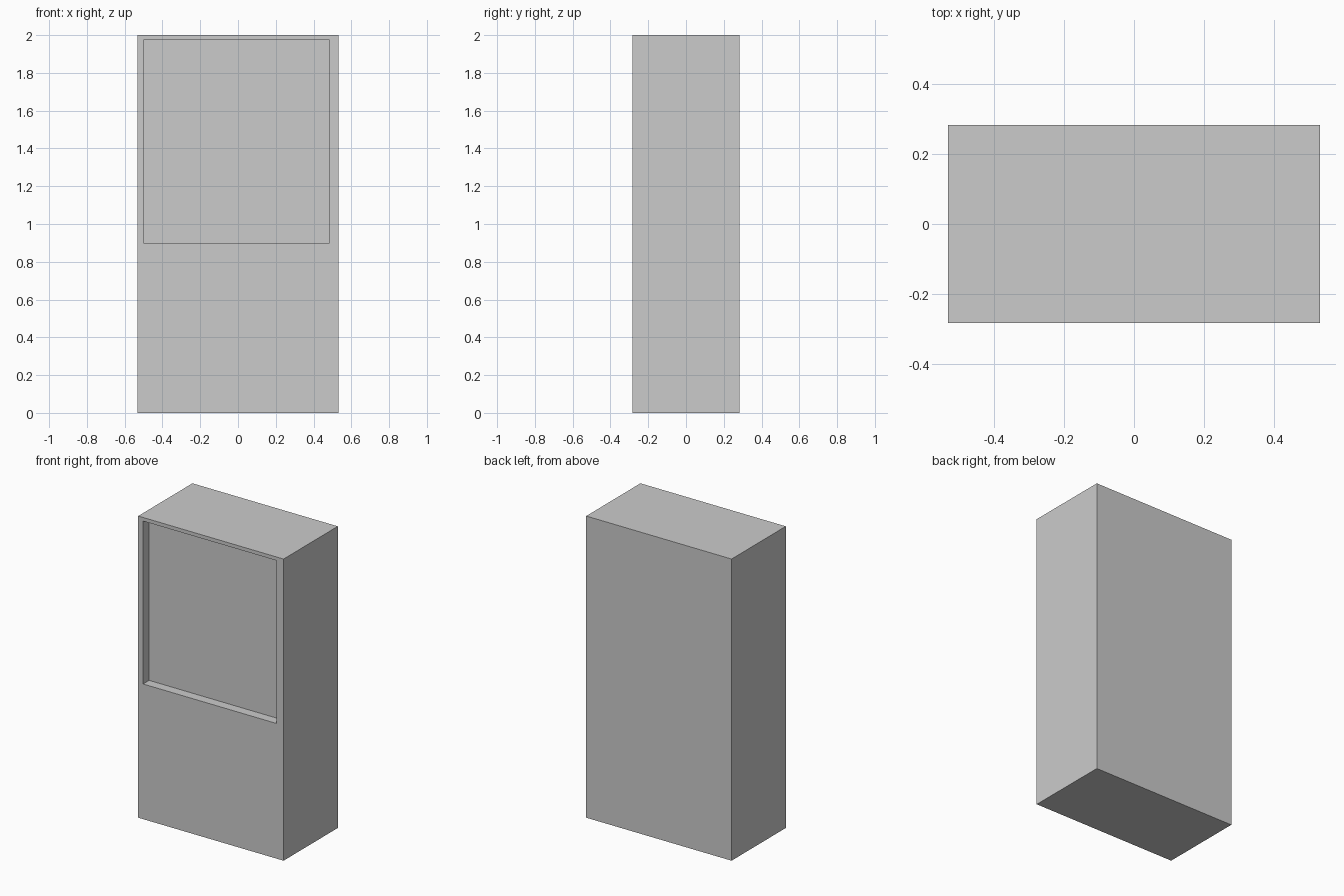
import bpy
import bmesh
from mathutils import Vector

cube = bpy.data.objects.get("Cube")
if cube:
    bpy.data.objects.remove(cube, do_unlink=True)

WIDTH, DEPTH, HEIGHT = 1.066, 0.568, 2.0
RECESS_X = (-0.497, 0.482)
RECESS_Z = (0.896, 1.976)
RECESS_DEPTH = 0.063

# Plain grey finish
grey = bpy.data.materials.new("light_grey")
grey.use_nodes = True
colour = (0.6, 0.6, 0.6, 1.0)
grey.diffuse_color = colour
grey.node_tree.nodes["Principled BSDF"].inputs["Base Color"].default_value = colour

# Solid cabinet block
bm = bmesh.new()
bmesh.ops.create_cube(bm, size=1)
bmesh.ops.scale(bm, vec=(WIDTH, DEPTH, HEIGHT), verts=bm.verts)
bmesh.ops.translate(bm, vec=(0, 0, HEIGHT / 2), verts=bm.verts)

# Inset the front face, fit it to the opening, then sink it
bm.normal_update()
front = min(bm.faces, key=lambda f: f.normal.y)
bmesh.ops.inset_region(bm, faces=[front], thickness=0.02)
for v in front.verts:
    v.co.x = RECESS_X[v.co.x > 0]
    v.co.z = RECESS_Z[v.co.z > HEIGHT / 2]
panel = bmesh.ops.extrude_discrete_faces(bm, faces=[front])["faces"][0]
bmesh.ops.translate(bm, vec=Vector((0, RECESS_DEPTH, 0)), verts=panel.verts)
bmesh.ops.recalc_face_normals(bm, faces=bm.faces)

mesh = bpy.data.meshes.new("cabinet_body")
bm.to_mesh(mesh)
bm.free()
mesh.materials.append(grey)
body = bpy.data.objects.new("cabinet_body", mesh)
bpy.context.collection.objects.link(body)
